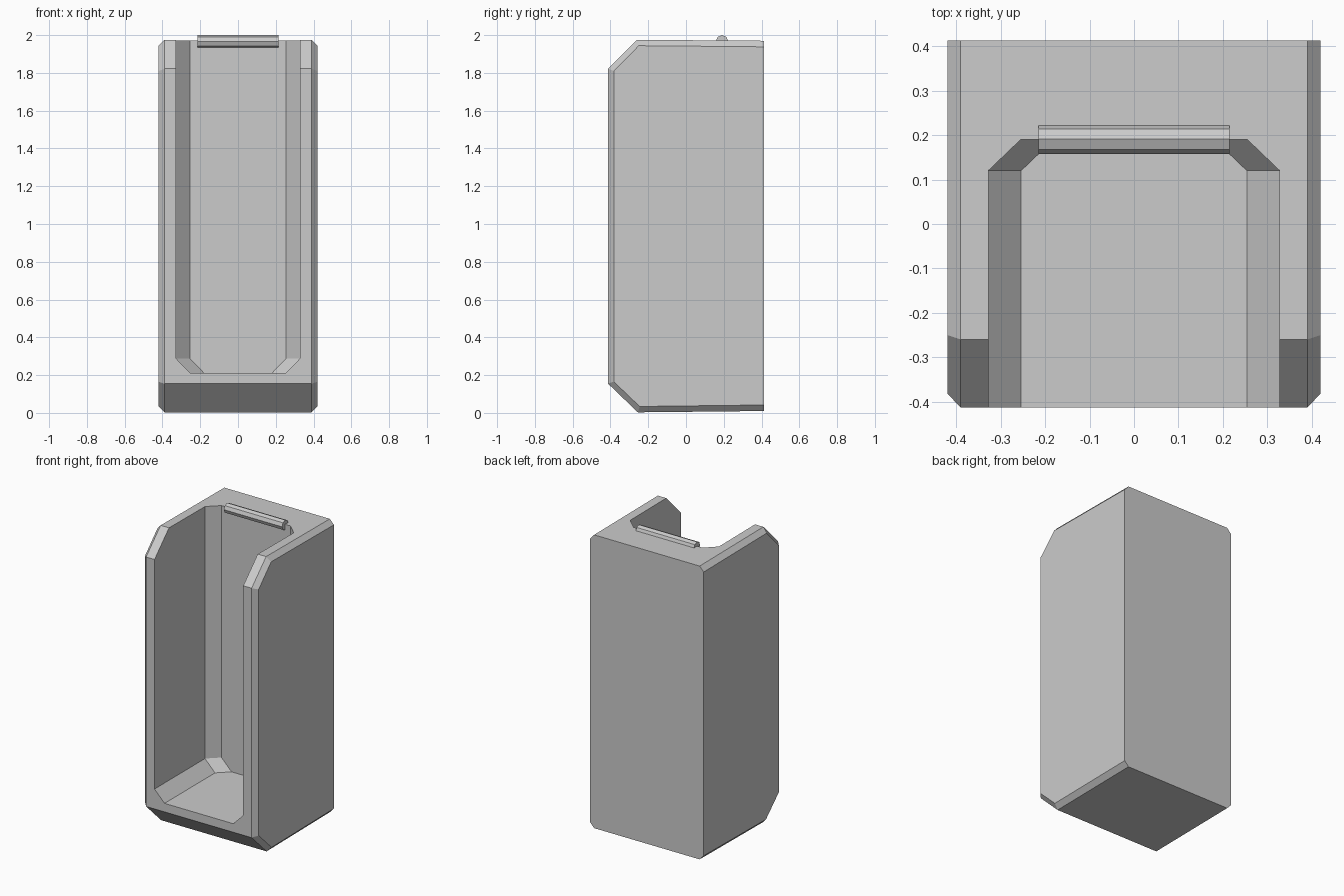
import bpy
import bmesh
from math import cos, sin, pi

cube = bpy.data.objects.get("Cube")
if cube:
    bpy.data.objects.remove(cube)

gray = bpy.data.materials.new("plain_gray")
gray.use_nodes = True
color = (0.6, 0.6, 0.6, 1)
gray.diffuse_color = color
gray.node_tree.nodes["Principled BSDF"].inputs["Base Color"].default_value = color


def loft(name, sections):
    """Skin a closed solid through matching rings of 3D points."""
    bm = bmesh.new()
    rings = [[bm.verts.new(p) for p in ring] for ring in sections]
    count = len(rings[0])
    for a, b in zip(rings, rings[1:]):
        for i in range(count):
            j = (i + 1) % count
            bm.faces.new((a[i], a[j], b[j], b[i]))
    bm.faces.new(rings[0])
    bm.faces.new(rings[-1])
    bmesh.ops.recalc_face_normals(bm, faces=bm.faces)
    mesh = bpy.data.meshes.new(name)
    bm.to_mesh(mesh)
    bm.free()
    mesh.materials.append(gray)
    obj = bpy.data.objects.new(name, mesh)
    bpy.context.collection.objects.link(obj)
    return obj


# Housing: side profile (y, z), inset at the outer sides to bevel its rim
full = [(-0.413, 0.155), (-0.255, 0.003), (0.413, 0.01),
        (0.413, 1.97), (-0.26, 1.975), (-0.413, 1.822)]
inset = [(-0.382, 0.165), (-0.245, 0.034), (0.413, 0.042),
         (0.413, 1.938), (-0.25, 1.944), (-0.382, 1.81)]
housing = loft("housing", [[(x, y, z) for y, z in ring] for x, ring in
                           ((-0.42, inset), (-0.39, full), (0.39, full), (0.42, inset))])


# Cavity: open at front and top, chamfered along the floor and back corners
def channel(y, shrink):
    half = [(0.328 - shrink, 2.2), (0.328 - shrink, 0.288), (0.254 - shrink, 0.212)]
    return [(x, y, z) for x, z in half] + [(-x, y, z) for x, z in reversed(half)]


cutter = loft("cavity_cutter", [channel(-0.6, 0), channel(0.12, 0), channel(0.19, 0.073)])
cutter.hide_render = True
cut = housing.modifiers.new("cavity", 'BOOLEAN')
cut.operation = 'DIFFERENCE'
cut.solver = 'EXACT'
cut.object = cutter
bpy.context.view_layer.objects.active = housing
bpy.ops.object.modifier_apply(modifier=cut.name)
bpy.data.objects.remove(cutter)

# Rod: eight-sided bar along the back edge of the opening
loft("top_rod", [[(x, 0.191 + 0.033 * cos(k * pi / 4), 1.967 + 0.033 * sin(k * pi / 4))
                  for k in range(8)] for x in (-0.215, 0.215)])
